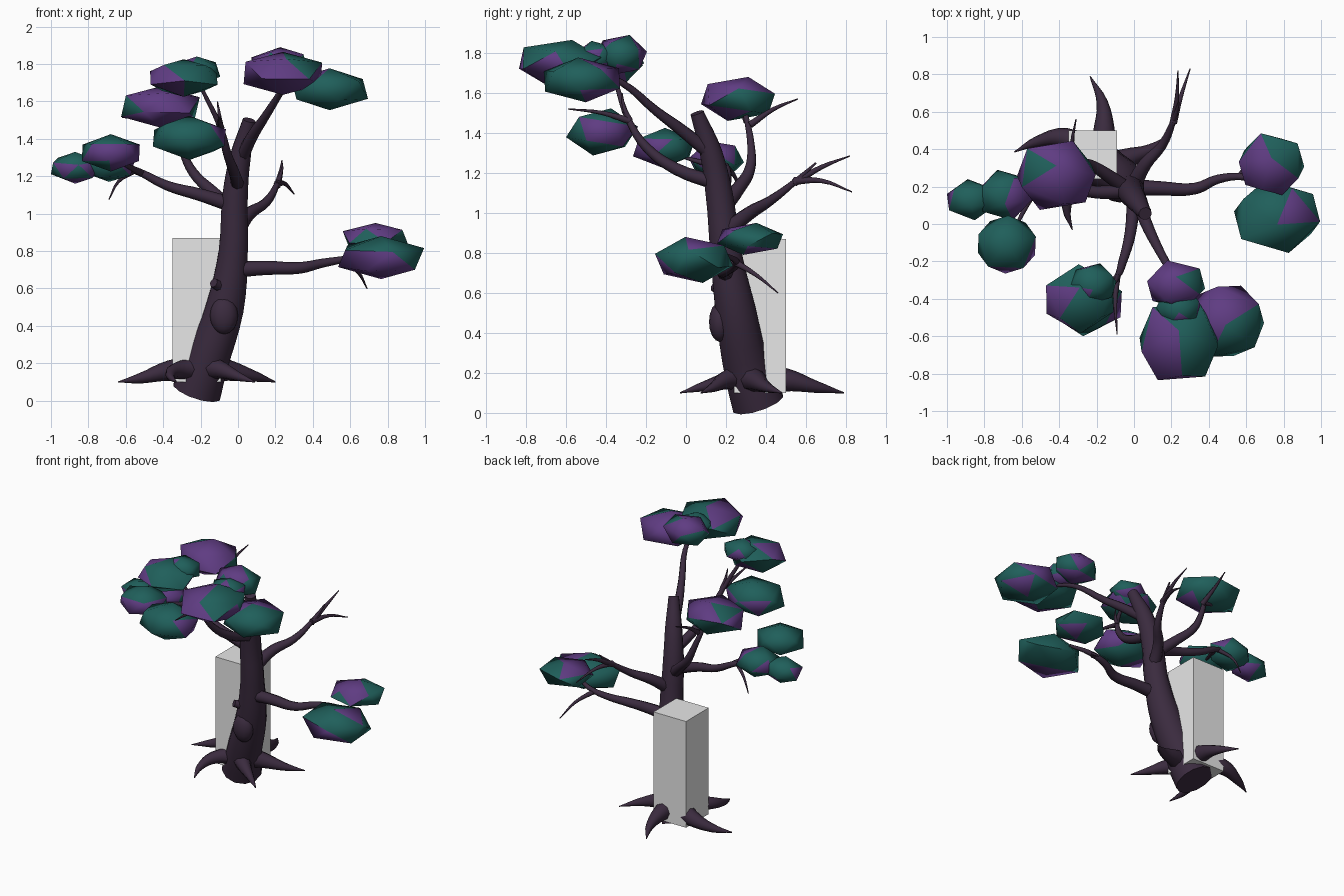
import bpy, bmesh, math, random
from mathutils import Matrix, Vector

random.seed(4)
scene = bpy.context.scene
default_cube = bpy.data.objects.get("Cube")
if default_cube:
    bpy.data.objects.remove(default_cube, do_unlink=True)


def make_material(name, colour):
    material = bpy.data.materials.new(name)
    material.use_nodes = True
    material.diffuse_color = (*colour, 1)
    shader = next(n for n in material.node_tree.nodes if n.type == 'BSDF_PRINCIPLED')
    shader.inputs["Base Color"].default_value = (*colour, 1)
    shader.inputs["Roughness"].default_value = 0.9
    return material


bark = make_material("dark_plum_bark", (.043, .024, .049))
teal = make_material("teal_leaves", (.014, .115, .104))
purple = make_material("purple_leaves", (.115, .045, .225))
grey = make_material("light_grey", (.8, .8, .8))


def add_object(name, mesh, materials, smooth_angle=None):
    obj = bpy.data.objects.new(name, mesh)
    scene.collection.objects.link(obj)
    for material in materials:
        mesh.materials.append(material)
    if smooth_angle:
        bpy.ops.object.select_all(action='DESELECT')
        obj.select_set(True)
        bpy.context.view_layer.objects.active = obj
        bpy.ops.object.shade_smooth_by_angle(angle=math.radians(smooth_angle))
    return obj


def limb(name, points, thick, thin=.003, radii=None, detail=2):
    """Smooth tapering tube through the points."""
    curve = bpy.data.curves.new(name + "_path", 'CURVE')
    curve.dimensions = '3D'
    curve.bevel_depth = 1
    curve.bevel_resolution = detail
    curve.resolution_u = 4
    curve.use_fill_caps = True
    spline = curve.splines.new('BEZIER')
    spline.bezier_points.add(len(points) - 1)
    for i, (knot, co) in enumerate(zip(spline.bezier_points, points)):
        knot.co = co
        knot.handle_left_type = knot.handle_right_type = 'AUTO'
        step = i / (len(points) - 1)
        knot.radius = radii[i] if radii else thick + (thin - thick) * step
    path = bpy.data.objects.new(name + "_path", curve)
    scene.collection.objects.link(path)
    bpy.context.view_layer.update()
    graph = bpy.context.evaluated_depsgraph_get()
    mesh = bpy.data.meshes.new_from_object(path.evaluated_get(graph))
    bpy.data.objects.remove(path, do_unlink=True)
    return add_object(name, mesh, [bark], 50)


def leaf_clump(name, centre, size, purple_side):
    """Flattened low-poly ball, with purple faces towards one side."""
    bm = bmesh.new()
    bmesh.ops.create_icosphere(bm, subdivisions=1, radius=1)
    turn = Matrix.Rotation(random.uniform(-.35, .35), 3, 'X')
    turn = turn @ Matrix.Rotation(random.uniform(0, math.tau), 3, 'Z')
    bmesh.ops.transform(bm, matrix=turn.to_4x4(), verts=bm.verts)
    side = Vector(purple_side).normalized()
    bm.normal_update()
    for face in bm.faces:
        chosen = face.normal.dot(side) > .6 or random.random() < .17
        face.material_index = int(chosen)
    # stretch to the wanted half-sizes
    for axis in range(3):
        low = min(v.co[axis] for v in bm.verts)
        high = max(v.co[axis] for v in bm.verts)
        for v in bm.verts:
            share = (v.co[axis] - low) / (high - low) * 2 - 1
            v.co[axis] = centre[axis] + share * size[axis]
    mesh = bpy.data.meshes.new(name)
    bm.to_mesh(mesh)
    bm.free()
    return add_object(name, mesh, [teal, purple], 58)


# Trunk with a knot and a broken stub
limb("trunk", [(-.22, .36, .05), (-.17, .31, .2), (-.07, .25, .5), (-.025, .2, .8),
               (-.015, .165, 1.1), (.012, .125, 1.3), (.06, .055, 1.5)], 0,
     radii=[.135, .12, .105, .08, .07, .058, .035], detail=4)
bm = bmesh.new()
bmesh.ops.create_uvsphere(bm, u_segments=12, v_segments=8, radius=1)
bmesh.ops.scale(bm, vec=(.075, .055, .1), verts=bm.verts)
bmesh.ops.translate(bm, vec=(-.075, .17, .455), verts=bm.verts)
knot_mesh = bpy.data.meshes.new("trunk_knot")
bm.to_mesh(knot_mesh)
bm.free()
add_object("trunk_knot", knot_mesh, [bark], 60)
limb("trunk_stub", [(-.08, .2, .6), (-.13, .14, .63)], .035, .025)

# Roots
limb("back_root", [(-.17, .33, .17), (-.16, .5, .165), (-.17, .65, .13), (-.235, .79, .1)], .085)
limb("right_root", [(-.2, .36, .17), (-.37, .46, .16), (-.52, .44, .12), (-.64, .385, .1)], .08)
limb("front_root", [(-.2, .3, .17), (-.33, .2, .16), (-.36, .08, .13), (-.33, -.03, .1)], .065)
limb("left_root", [(-.17, .3, .18), (-.04, .35, .16), (.09, .4, .13), (.2, .48, .1)], .08)
limb("front_left_root", [(-.17, .28, .18), (-.09, .2, .165), (0, .14, .13), (.09, .075, .1)], .07)

# Low left branch
limb("low_left_branch", [(-.03, .2, .7), (.15, .19, .71), (.33, .19, .71), (.45, .24, .735),
                         (.59, .25, .76), (.72, .2, .79)], .045, .01)
limb("low_left_twig", [(.56, .25, .75), (.64, .35, .69), (.69, .46, .6)], .018)

# Bare back branch
limb("back_branch", [(-.01, .19, .9), (.06, .32, 1), (.15, .42, 1.06), (.21, .55, 1.16),
                     (.24, .65, 1.25)], .045, .005)
limb("back_upper_twig", [(.21, .54, 1.15), (.23, .68, 1.23), (.235, .82, 1.285)], .02)
limb("back_lower_twig", [(.21, .54, 1.16), (.25, .68, 1.16), (.3, .83, 1.105)], .02)

# Long right branch
limb("right_branch", [(-.01, .18, 1.04), (-.2, .17, 1.1), (-.38, .2, 1.15), (-.55, .2, 1.23),
                      (-.72, .14, 1.26)], .042, .01)
limb("right_twig", [(-.55, .2, 1.23), (-.64, .25, 1.17), (-.69, .27, 1.075)], .015)
limb("right_fork", [(-.52, .2, 1.22), (-.6, .05, 1.26), (-.66, -.08, 1.3)], .02)

# Rear right branch
limb("rear_right_branch", [(-.03, .18, 1.02), (-.14, .26, 1.12), (-.24, .32, 1.22),
                           (-.3, .325, 1.34), (-.37, .29, 1.53)], .042, .012)
limb("rear_right_twig", [(-.32, .32, 1.44), (-.33, .44, 1.52), (-.31, .56, 1.57)], .018)
limb("rear_side_twig", [(-.35, .3, 1.46), (-.48, .28, 1.5), (-.62, .26, 1.515)], .015)

# Front right branch
limb("front_right_branch", [(0, .15, 1.15), (-.02, -.05, 1.22), (-.06, -.2, 1.33),
                            (-.09, -.28, 1.45), (-.2, -.36, 1.68)], .037, .01)
limb("front_right_twig", [(-.09, -.28, 1.46), (-.1, -.42, 1.5), (-.09, -.59, 1.52)], .018)
limb("front_upright_twig", [(-.09, -.28, 1.46), (-.1, -.31, 1.53), (-.11, -.32, 1.6)], .016)

# High front branch
limb("front_branch", [(.02, .12, 1.3), (.08, -.03, 1.42), (.14, -.15, 1.51), (.23, -.32, 1.65),
                      (.28, -.5, 1.72)], .037, .01)

# Leaf clumps: centre, half-sizes, purple side
leaf_clump("low_left_back_leaves", (.735, .32, .87), (.175, .165, .08), (-1, 0, 2))
leaf_clump("low_left_front_leaves", (.765, .04, .765), (.23, .195, .115), (0, -1, -1))
leaf_clump("far_right_leaves", (-.87, .13, 1.245), (.13, .11, .085), (1, 0, -1))
leaf_clump("right_middle_leaves", (-.69, .155, 1.265), (.145, .135, .095), (1, 0, 1))
leaf_clump("right_front_leaves", (-.68, -.11, 1.325), (.155, .155, .1), (1, -2, 0))
leaf_clump("rear_right_leaves", (-.415, .26, 1.57), (.21, .185, .11), (1, 0, 2))
leaf_clump("lower_front_leaves", (-.26, -.42, 1.405), (.195, .18, .118), (1, 0, 0))
leaf_clump("upper_front_leaves", (-.29, -.4, 1.725), (.18, .185, .1), (-1, -1, 0))
leaf_clump("upper_small_leaves", (-.22, -.32, 1.765), (.125, .11, .075), (0, 1, -1))
leaf_clump("crown_back_leaves", (.225, -.325, 1.79), (.155, .13, .1), (-1, 0, 2))
leaf_clump("crown_small_leaves", (.24, -.45, 1.78), (.12, .1, .08), (0, 0, -1))
leaf_clump("crown_front_leaves", (.24, -.63, 1.75), (.21, .205, .115), (-1, -2, 0))
leaf_clump("crown_left_leaves", (.49, -.52, 1.665), (.205, .19, .112), (-1, 1, 1))

# Plain square post behind the trunk
bm = bmesh.new()
bmesh.ops.create_cube(bm, size=1)
bmesh.ops.scale(bm, vec=(.26, .26, .77), verts=bm.verts)
bmesh.ops.translate(bm, vec=(-.22, .37, .485), verts=bm.verts)
post_mesh = bpy.data.meshes.new("square_post")
bm.to_mesh(post_mesh)
bm.free()
add_object("square_post", post_mesh, [grey])
